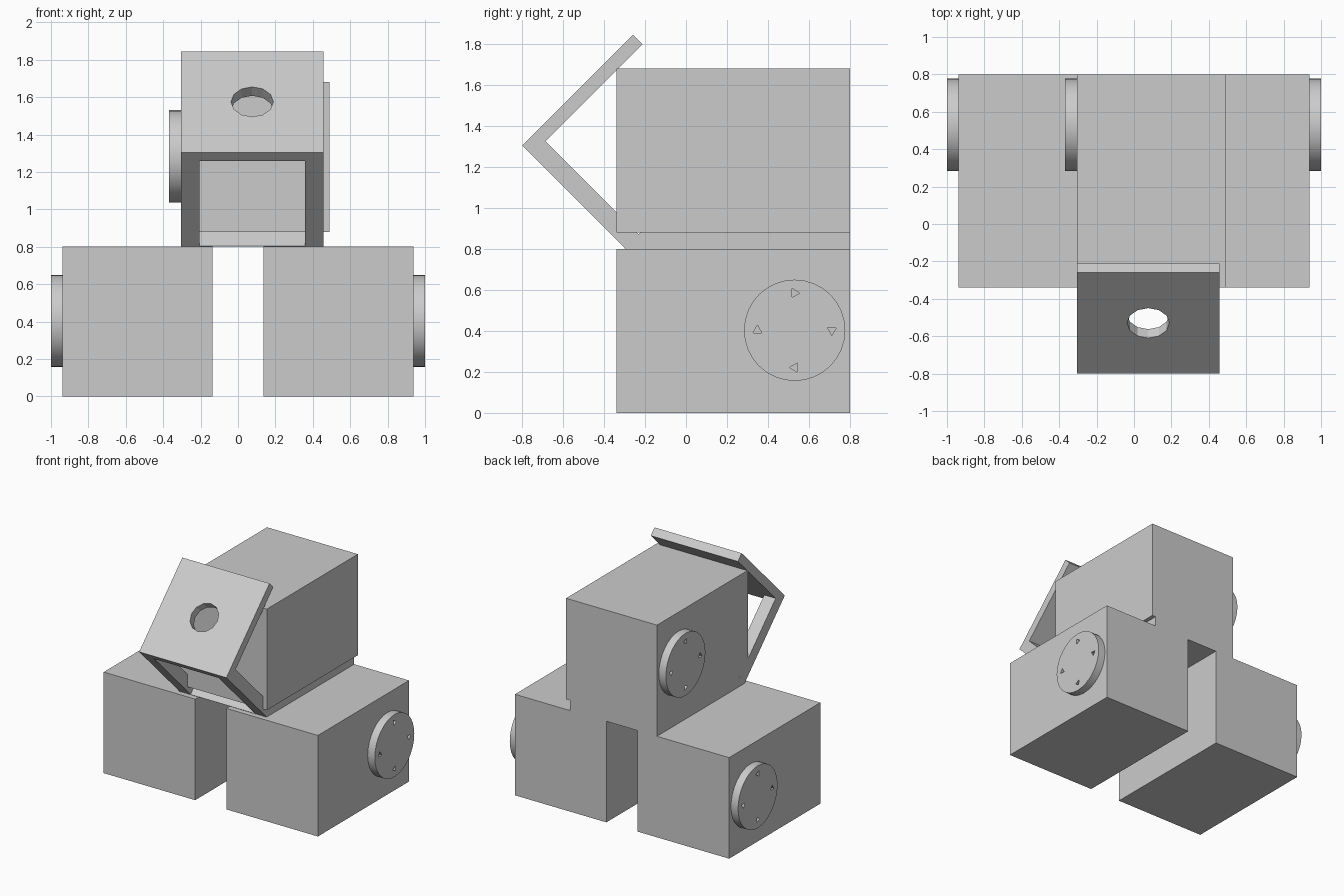
import bpy, bmesh
from math import sin, cos, pi, radians
from mathutils import Matrix, Vector

if "Cube" in bpy.data.objects:
    bpy.data.objects.remove(bpy.data.objects["Cube"])

# local x -> world y, local y -> world z, local z -> world x
SIDE = Matrix(((0, 0, 1, 0), (1, 0, 0, 0), (0, 1, 0, 0), (0, 0, 0, 1)))


def circle(cx, cy, r, n, turn=0.0):
    return [(cx + r * cos(turn + 2 * pi * i / n), cy + r * sin(turn + 2 * pi * i / n))
            for i in range(n)]


def extrude(name, loops, depth, matrix):
    """Filled outline (first loop) with holes (other loops), extruded about its plane."""
    cu = bpy.data.curves.new(name + "_outline", 'CURVE')
    cu.dimensions, cu.fill_mode, cu.extrude = '2D', 'BOTH', depth / 2
    for pts in loops:
        s = cu.splines.new('POLY')
        s.points.add(len(pts) - 1)
        for p, (u, v) in zip(s.points, pts):
            p.co = (u, v, 0, 1)
        s.use_cyclic_u = True
        s.use_smooth = False
    tmp = bpy.data.objects.new(name + "_outline", cu)
    bpy.context.collection.objects.link(tmp)
    dg = bpy.context.evaluated_depsgraph_get()
    mesh = bpy.data.meshes.new_from_object(tmp.evaluated_get(dg))
    bpy.data.objects.remove(tmp)
    mesh.transform(matrix)
    bm = bmesh.new()
    bm.from_mesh(mesh)
    bmesh.ops.remove_doubles(bm, verts=bm.verts, dist=1e-5)
    bmesh.ops.recalc_face_normals(bm, faces=bm.faces)
    bm.to_mesh(mesh)
    bm.free()
    mesh.name = name
    ob = bpy.data.objects.new(name, mesh)
    bpy.context.collection.objects.link(ob)
    return ob


def side_profile(name, loops, x0, x1):
    return extrude(name, loops, x1 - x0, Matrix.Translation(((x0 + x1) / 2, 0, 0)) @ SIDE)


def motor(name, x0, x1, z0, out):
    """Servo box with a round output disc on the side given by out (-1 or 1)."""
    side_profile(name + "_body", [[(-.34, z0), (.8, z0), (.8, z0 + .8), (-.34, z0 + .8)]], x0, x1)
    cy, cz = .53, z0 + .403
    loops = [circle(cy, cz, .247, 32)]
    for i in range(4):                       # small triangular screw holes
        a = i * pi / 2
        loops.append(circle(cy + .182 * cos(a), cz + .182 * sin(a), .025, 3, a + .5))
    xa, xb = (x1, x1 + .062) if out > 0 else (x0 - .062, x0)
    disc = side_profile(name + "_disc", loops, xa, xb)
    bpy.ops.object.select_all(action='DESELECT')
    disc.select_set(True)
    bpy.context.view_layer.objects.active = disc
    bpy.ops.object.shade_smooth_by_angle(angle=radians(30))


# two lower motors and the stacked one
motor("left_motor", -.938, -.137, 0, -1)
motor("right_motor", .137, .938, 0, 1)
motor("upper_motor", -.306, .49, .88, -1)

# mounting plate between the motors
side_profile("base_plate", [[(-.30, .803), (-.297, .8), (.8, .8), (.8, .88), (-.222, .88)]], -.306, .458)

# sloping bracket arms
arm = [(-.7525, 1.2575), (-.295, .8), (-.16, .8), (-.685, 1.325)]
for name, x0, x1 in (("left_arm", -.306, -.206), ("right_arm", .357, .458)):
    side_profile(name, [arm], x0, x1)

# tilted square panel with a round hole
h = .382
panel = [[(-h, -h), (h, -h), (h, h), (-h, h)], circle(0, 0, .113, 12)]
extrude("tilted_panel", panel, .067,
        Matrix.Translation((.076, -.506, 1.551)) @ Matrix.Rotation(pi / 4, 4, 'X'))
